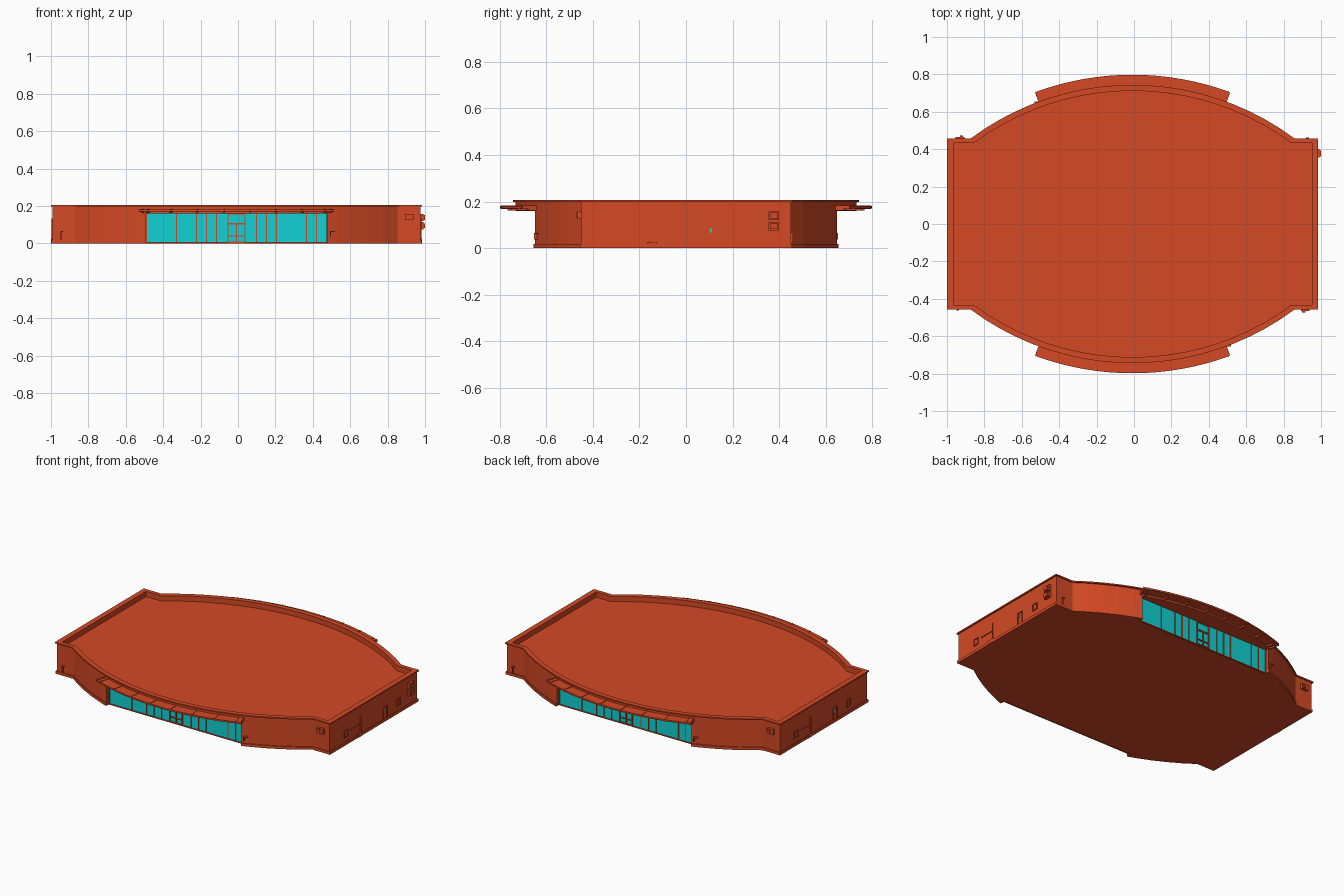
import bpy, bmesh
from math import sin, cos, asin, atan2, hypot

cube = bpy.data.objects.get("Cube")
if cube:
    bpy.data.objects.remove(cube)

CX = -0.0075  # plan centre of the building


def material(name, rgb):
    m = bpy.data.materials.new(name)
    m.use_nodes = True
    m.diffuse_color = (*rgb, 1)
    m.node_tree.nodes["Principled BSDF"].inputs["Base Color"].default_value = (*rgb, 1)
    return m


RED = material("brick_red", (0.66, 0.066, 0.018))
CYAN = material("cyan_glass", (0.006, 0.64, 0.65))


def finish(name, bm, mat):
    bmesh.ops.recalc_face_normals(bm, faces=bm.faces)
    mesh = bpy.data.meshes.new(name)
    bm.to_mesh(mesh)
    bm.free()
    mesh.materials.append(mat)
    obj = bpy.data.objects.new(name, mesh)
    obj.location.x = CX
    bpy.context.collection.objects.link(obj)
    return obj


def add_prism(bm, pts, z0, z1):
    low = [bm.verts.new((x, y, z0)) for x, y in pts]
    high = [bm.verts.new((x, y, z1)) for x, y in pts]
    bm.faces.new(low[::-1])
    bm.faces.new(high)
    for i in range(len(pts)):
        j = (i + 1) % len(pts)
        bm.faces.new((low[i], low[j], high[j], high[i]))


def prism(name, pts, z0, z1, mat=RED):
    bm = bmesh.new()
    add_prism(bm, pts, z0, z1)
    return finish(name, bm, mat)


def ring(name, outer, inner, z0, z1):
    bm = bmesh.new()
    loops = [[bm.verts.new((x, y, z)) for x, y in pts]
             for pts, z in ((outer, z0), (outer, z1), (inner, z1), (inner, z0))]
    n = len(outer)
    for a, b in zip(loops, loops[1:] + loops[:1]):
        for i in range(n):
            j = (i + 1) % n
            bm.faces.new((a[i], a[j], b[j], b[i]))
    return finish(name, bm, RED)


def boxes(name, items, mat=RED, spin=1):
    """Boxes given as (x0, x1, y0, y1, z0, z1), turned half a circle if spin is -1."""
    bm = bmesh.new()
    for x0, x1, y0, y1, z0, z1 in items:
        pts = [(x0, y0), (x1, y0), (x1, y1), (x0, y1)]
        add_prism(bm, [(spin * x, spin * y) for x, y in pts], z0, z1)
    return finish(name, bm, mat)


def outline(hx, hy, shoulder, apex, notch=None, segs=20):
    """Rectangle with bowed front and back; notch flattens the middle to a chord."""
    rise = apex - hy
    r = (shoulder ** 2 + rise ** 2) / (2 * rise)
    a = asin(shoulder / r)
    arc = []
    for i in range(segs + 1):
        t = a - 2 * a * i / segs
        arc.append((r * sin(t), apex - r + r * cos(t)))
    if notch:
        w, y = notch
        edge = apex - r + (r * r - w * w) ** 0.5
        arc = ([p for p in arc if p[0] > w + 0.01] + [(w, edge), (w, y), (-w, y), (-w, edge)]
               + [p for p in arc if p[0] < -w - 0.01])
    half = [(hx, hy)] + arc + [(-hx, hy)]
    return half + [(-x, -y) for x, y in half]


# Main shell
wall = (0.984, 0.45, 0.86, 0.732)
cap = outline(0.9925, 0.458, 0.865, 0.744)
inner = outline(0.958, 0.432, 0.85, 0.712)
prism("walls", outline(*wall, notch=(0.485, 0.618)), 0, 0.165)
prism("plinth", outline(0.989, 0.455, 0.863, 0.738, notch=(0.487, 0.614)), 0, 0.018)
prism("roof_deck", outline(*wall), 0.16, 0.172)
ring("parapet", outline(*wall), inner, 0.165, 0.2)
ring("parapet_cap", cap, inner, 0.198, 0.206)

# Canopy arc shares the centre of the bowed walls
R = (0.865 ** 2 + 0.286 ** 2) / (2 * 0.286)
CY = 0.744 - R


def polar(r, t, spin):
    return (spin * r * sin(t), spin * (-CY - r * cos(t)))


def sector(r0, r1, t0, t1, spin, steps=1):
    ts = [t0 + (t1 - t0) * i / steps for i in range(steps + 1)]
    return [polar(r1, t, spin) for t in ts] + [polar(r0, t, spin) for t in ts[::-1]]


def frame_bars(x0, x1, z0, z1, y0, y1, w=0.004):
    return [(x0, x0 + w, y0, y1, z0, z1), (x1 - w, x1, y0, y1, z0, z1),
            (x0, x1, y0, y1, z0, z0 + w), (x0, x1, y0, y1, z1 - w, z1)]


PITCH = 0.0535
for side, spin in (("front", 1), ("back", -1)):
    # Glazing with mullions and a double door
    boxes(side + "_glass", [(-0.48, 0.48, -0.623, -0.61, 0.006, 0.16)], CYAN, spin)
    bars = [(k * PITCH - 0.0025, k * PITCH + 0.0025, -0.628, -0.62, 0.006, 0.16)
            for k in (-6, -4, -3, -2, 2, 3, 4, 7, 8)]
    bars += frame_bars(-0.484, 0.484, 0, 0.164, -0.628, -0.62)
    boxes(side + "_mullions", bars, RED, spin)
    door = frame_bars(-0.048, 0.048, 0.004, 0.16, -0.63, -0.62, 0.006)
    door += [(-0.002, 0.002, -0.63, -0.62, 0.004, 0.104),
             (-0.048, 0.048, -0.63, -0.62, 0.1, 0.108),
             (-0.048, 0.048, -0.63, -0.62, 0.036, 0.041)]
    boxes(side + "_door_frame", door, RED, spin)

    # Curved canopy slab and its ribs
    prism(side + "_canopy", sector(R - 0.02, R + 0.054, -0.352, 0.352, spin, 16), 0.171, 0.181)
    bm = bmesh.new()
    for k in (-3.6, -3.4, -2.5, -1.5, -0.5, 0.5, 1.5, 2.5, 3.4, 3.6):
        t = k * 0.0976
        add_prism(bm, sector(R - 0.02, R + 0.052, t - 0.003, t + 0.003, spin), 0.168, 0.184)
        add_prism(bm, sector(R - 0.02, R + 0.025, t - 0.003, t + 0.003, spin), 0.161, 0.17)
    finish(side + "_canopy_ribs", bm, RED)

    # Ventilation unit, corner tap and lamp beside the glazing
    unit = [(0.9, 0.947, -0.466, -0.44, 0.125, 0.158), (0.906, 0.924, -0.472, -0.46, 0.131, 0.152)]
    boxes(side + "_vent_unit", unit, RED, spin)
    boxes(side + "_tap", [(-0.942, -0.937, -0.46, -0.445, 0.02, 0.062),
                          (-0.942, -0.927, -0.462, -0.445, 0.06, 0.066)], RED, spin)
    boxes(side + "_wall_lamp", [(0.5, 0.506, -0.654, -0.63, 0.036, 0.064),
                                (0.5, 0.525, -0.654, -0.63, 0.06, 0.065)], RED, spin)

# End walls: windows, door and pipework
X0, X1 = 0.98, 0.989
for side, spin in (("right", 1), ("left", -1)):
    frames = []
    for y0, y1, z0, z1 in ((-0.305, -0.265, 0.05, 0.095), (0.235, 0.275, 0.05, 0.095),
                           (0.097, 0.14, 0, 0.096)):
        for a, b, _, _, c, d in frame_bars(y0, y1, z0, z1, 0, 0):
            frames.append((X0, X1, a, b, c, d))
    boxes(side + "_window_and_door_frames", frames, RED, spin)
    boxes(side + "_door_pane", [(X0, 0.987, 0.101, 0.112, 0.066, 0.084)], CYAN, spin)
    boxes(side + "_pipes", [(X0, X1, -0.137, -0.132, 0.02, 0.133),
                            (X0, X1, -0.235, -0.132, 0.078, 0.082),
                            (X0, 0.991, -0.165, -0.125, 0, 0.026)], RED, spin)

# Stacked cooling units on the right wall
cooling = []
for z in (0.075, 0.12):
    cooling += [(X0, 1.0, 0.355, 0.4, z, z + 0.038),
                (X0, 1.0075, 0.362, 0.393, z + 0.006, z + 0.032)]
boxes("cooling_units", cooling)
